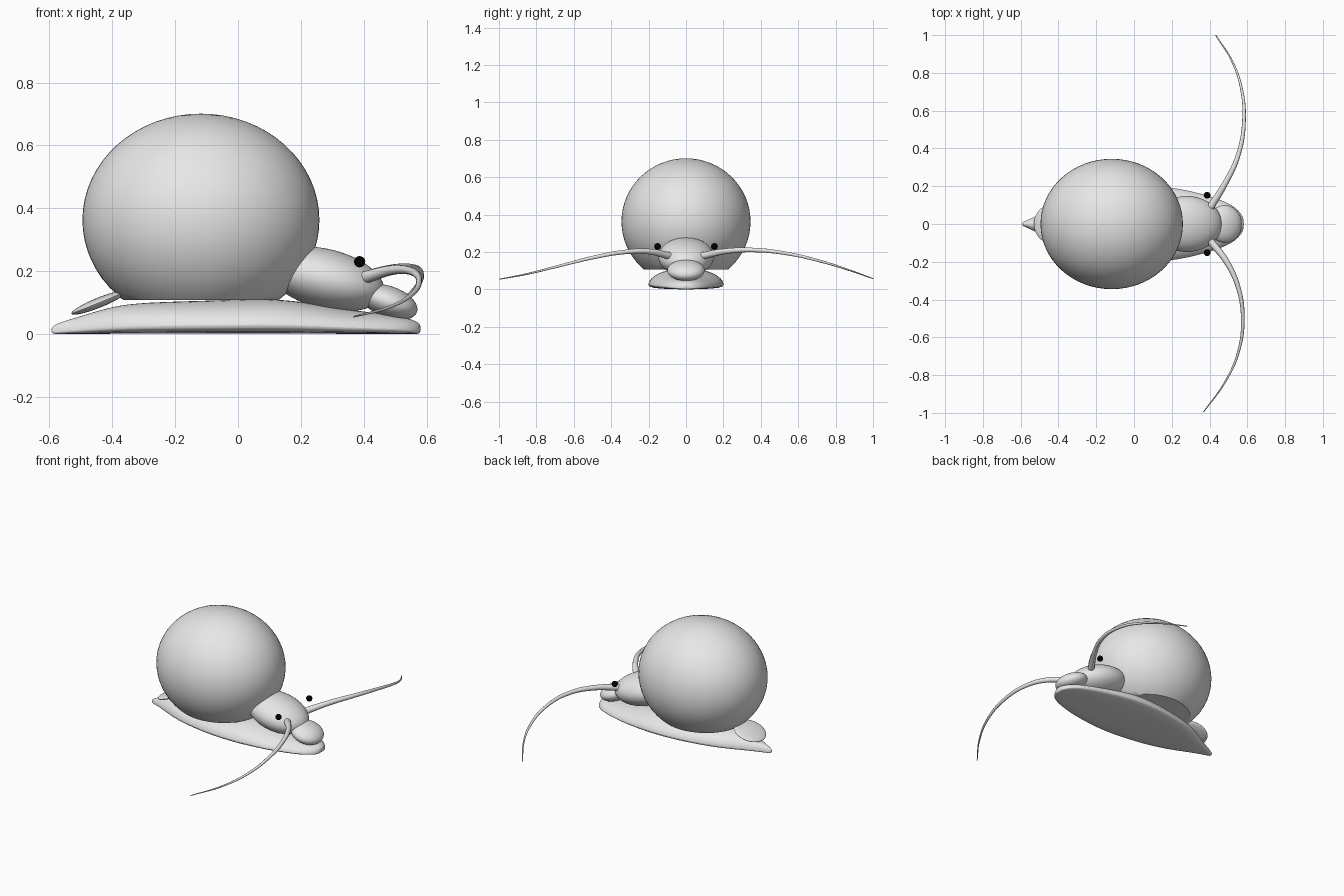
import bpy, bmesh, math
from mathutils import Matrix, Vector

cube = bpy.data.objects.get("Cube")
if cube:
    bpy.data.objects.remove(cube)


def material(name, rgb):
    mat = bpy.data.materials.new(name)
    mat.use_nodes = True
    colour = (*rgb, 1)
    mat.diffuse_color = colour
    mat.node_tree.nodes["Principled BSDF"].inputs["Base Color"].default_value = colour
    return mat


GREY = material("light grey", (0.8, 0.8, 0.8))
BLACK = material("black", (0.0, 0.0, 0.0))


def add_object(name, bm, mat):
    bmesh.ops.recalc_face_normals(bm, faces=bm.faces)
    mesh = bpy.data.meshes.new(name)
    bm.to_mesh(mesh)
    bm.free()
    mesh.materials.append(mat)
    obj = bpy.data.objects.new(name, mesh)
    bpy.context.collection.objects.link(obj)
    bpy.ops.object.select_all(action="DESELECT")
    obj.select_set(True)
    bpy.context.view_layer.objects.active = obj
    bpy.ops.object.shade_smooth_by_angle(angle=math.radians(40))
    return obj


def ellipsoid(name, centre, radii, tilt=0, mat=GREY, segments=48, floor=None):
    """Ellipsoid pitched about y, optionally cut flat at a height."""
    bm = bmesh.new()
    bmesh.ops.create_uvsphere(bm, u_segments=segments, v_segments=segments // 2, radius=1)
    place = Matrix.Translation(centre) @ Matrix.Rotation(math.radians(tilt), 4, "Y")
    bm.transform(place @ Matrix.Diagonal((*radii, 1)))
    if floor is not None:
        cut = bmesh.ops.bisect_plane(
            bm, geom=bm.verts[:] + bm.edges[:] + bm.faces[:],
            plane_co=(0, 0, floor), plane_no=(0, 0, 1), clear_inner=True)
        rim = [e for e in cut["geom_cut"] if isinstance(e, bmesh.types.BMEdge)]
        bmesh.ops.contextual_create(bm, geom=rim)
    return add_object(name, bm, mat)


# Round shell, head, snout and the plate at the back
ellipsoid("shell", (-0.118, 0, 0.363), (0.377, 0.345, 0.338), segments=64, floor=0.108)
ellipsoid("head", (0.28, 0, 0.175), (0.19, 0.148, 0.095), tilt=14)
ellipsoid("snout", (0.48, 0, 0.102), (0.095, 0.1, 0.05), tilt=20)
ellipsoid("back_plate", (-0.442, 0, 0.1), (0.095, 0.1, 0.016), tilt=-22)

# Foot: lofted half-dome sections given as (x, half width, height)
STATIONS = [(-0.595, 0.008, 0.022), (-0.57, 0.018, 0.036), (-0.5, 0.05, 0.056),
            (-0.4, 0.105, 0.088), (-0.3, 0.15, 0.1), (-0.1, 0.195, 0.105),
            (0.08, 0.207, 0.112), (0.2, 0.195, 0.104), (0.32, 0.172, 0.08),
            (0.43, 0.14, 0.068), (0.52, 0.103, 0.056), (0.565, 0.06, 0.042),
            (0.582, 0.025, 0.03)]
SECTION = [(0.96, 0), (1.02, 0.25), (0.9, 0.62), (0.6, 0.9), (0.25, 1.01)]
outline = SECTION + [(-y, z) for y, z in reversed(SECTION)]
bm = bmesh.new()
rings = [[bm.verts.new((x, w * y, h * z)) for y, z in outline] for x, w, h in STATIONS]
for a, b in zip(rings, rings[1:]):
    for i in range(len(outline)):
        j = (i + 1) % len(outline)
        bm.faces.new((a[i], a[j], b[j], b[i]))
for ring in (rings[0], rings[-1]):
    bm.faces.new(ring)
crease = bm.edges.layers.float.new("crease_edge")
for edge in bm.edges:
    if all(v.co.z < 0.001 for v in edge.verts) and edge.calc_face_angle(0) > 0.5:
        edge[crease] = 1.0
foot = add_object("foot", bm, GREY)
sub = foot.modifiers.new("smooth", "SUBSURF")
sub.levels = sub.render_levels = 2


# Long tapering feelers, slightly different on each side
def feeler(name, points):
    curve = bpy.data.curves.new(name, "CURVE")
    curve.dimensions = "3D"
    curve.bevel_depth = 0.02
    curve.bevel_resolution = 3
    curve.resolution_u = 8
    curve.use_fill_caps = True
    spline = curve.splines.new("BEZIER")
    spline.bezier_points.add(len(points) - 1)
    for i, (point, co) in enumerate(zip(spline.bezier_points, points)):
        point.co = Vector(co)
        point.handle_left_type = point.handle_right_type = "AUTO"
        point.radius = 1 - 0.87 * (i / (len(points) - 1)) ** 0.75
    curve.materials.append(GREY)
    bpy.context.collection.objects.link(bpy.data.objects.new(name, curve))


feeler("left_feeler", [(0.405, 0.09, 0.18), (0.48, 0.21, 0.204), (0.55, 0.36, 0.211),
                       (0.582, 0.54, 0.192), (0.566, 0.73, 0.148),
                       (0.515, 0.87, 0.104), (0.432, 1.0, 0.058)])
feeler("right_feeler", [(0.405, -0.09, 0.18), (0.49, -0.2, 0.203), (0.55, -0.33, 0.2),
                        (0.576, -0.5, 0.17), (0.552, -0.68, 0.125),
                        (0.48, -0.84, 0.085), (0.368, -0.995, 0.055)])

# Small black eyes
for side, y in (("left", 0.152), ("right", -0.152)):
    ellipsoid(side + "_eye", (0.387, y, 0.23), (0.018, 0.018, 0.018), mat=BLACK, segments=16)
